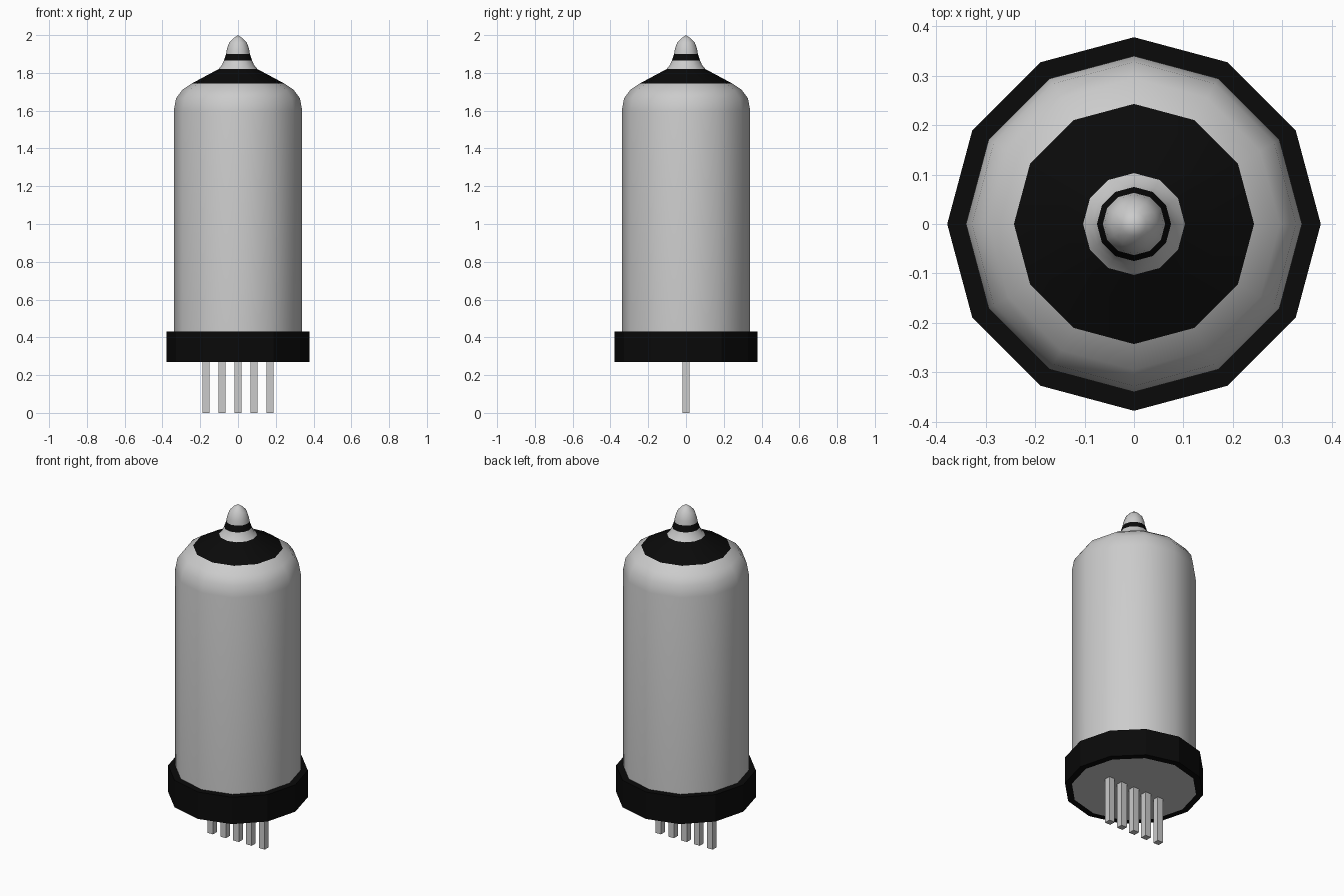
import bpy, bmesh, math

if "Cube" in bpy.data.objects:
    bpy.data.objects.remove(bpy.data.objects["Cube"])

SIDES = 12
black = bpy.data.materials.new("black")
black.diffuse_color = (0.003, 0.003, 0.003, 1)
black.use_nodes = True
black.node_tree.nodes["Principled BSDF"].inputs["Base Color"].default_value = black.diffuse_color


def lathe(name, profile, mat=None, angle=40):
    """Spin an (r, z) profile, listed bottom to top, around the z axis."""
    bm = bmesh.new()
    rings = []
    for r, z in profile:
        n = SIDES if r > 0 else 1
        rings.append([bm.verts.new((r * math.cos(2 * math.pi * i / SIDES),
                                    r * math.sin(2 * math.pi * i / SIDES), z))
                      for i in range(n)])
    for a, b in zip(rings, rings[1:]):
        for i in range(SIDES):
            j = (i + 1) % SIDES
            if len(a) == 1:
                bm.faces.new((a[0], b[j], b[i]))
            elif len(b) == 1:
                bm.faces.new((a[i], a[j], b[0]))
            else:
                bm.faces.new((a[i], a[j], b[j], b[i]))
    return finish(name, bm, mat, angle)


def finish(name, bm, mat=None, angle=40):
    mesh = bpy.data.meshes.new(name)
    bm.to_mesh(mesh)
    bm.free()
    obj = bpy.data.objects.new(name, mesh)
    bpy.context.collection.objects.link(obj)
    if mat:
        mesh.materials.append(mat)
    bpy.ops.object.select_all(action='DESELECT')
    obj.select_set(True)
    bpy.context.view_layer.objects.active = obj
    bpy.ops.object.shade_smooth_by_angle(angle=math.radians(angle))
    return obj


# Glass body, including its underside inside the base collar
lathe("glass_body", [(0, 0.27), (0.34, 0.27), (0.34, 1.60), (0.328, 1.665),
                     (0.295, 1.71), (0.243, 1.745)])
# Dark collar around the bottom
lathe("base_collar", [(0.34, 0.27), (0.378, 0.27), (0.378, 0.43), (0.34, 0.43)],
      black, 20)
# Dark shoulder cone
lathe("shoulder_band", [(0.243, 1.745), (0.103, 1.82)], black)
# Flared neck, dark ring and pointed tip
lathe("neck", [(0.103, 1.82), (0.085, 1.842), (0.075, 1.865)])
lathe("neck_ring", [(0.075, 1.865), (0.063, 1.90)], black)
lathe("tip", [(0.063, 1.90), (0.059, 1.925), (0.047, 1.96), (0.025, 1.983), (0, 2.0)], None, 60)

# Row of five square contact pins
for k in range(5):
    bm = bmesh.new()
    bmesh.ops.create_cube(bm, size=1)
    bmesh.ops.scale(bm, vec=(0.037, 0.037, 0.28), verts=bm.verts)
    bmesh.ops.translate(bm, vec=((k - 2) * 0.085, 0, 0.14), verts=bm.verts)
    finish(f"pin_{k + 1}", bm)
